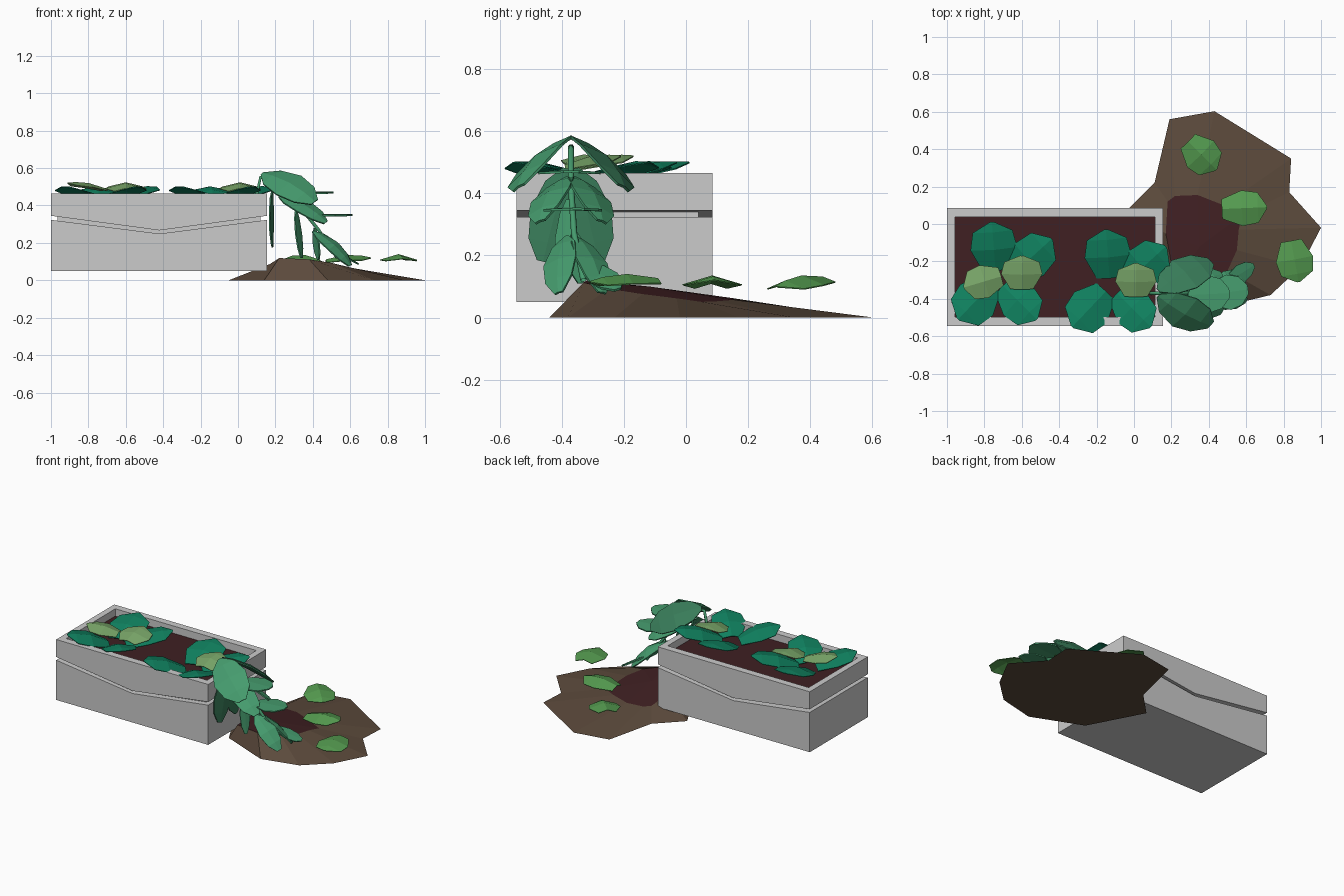
import bpy
from mathutils import Vector as V

if "Cube" in bpy.data.objects:
    bpy.data.objects.remove(bpy.data.objects["Cube"])


def material(name, rgb):
    m = bpy.data.materials.new(name)
    m.diffuse_color = (*rgb, 1)
    m.use_nodes = True
    m.node_tree.nodes["Principled BSDF"].inputs["Base Color"].default_value = m.diffuse_color
    return m


SOIL = material("soil", (.05, .014, .016))
EARTH = material("earth", (.107, .069, .045))
DARK = material("dark_leaf", (.005, .22, .115))
PALE = material("pale_leaf", (.19, .38, .14))
VINE = material("vine_leaf", (.06, .33, .155))
DEEP = material("deep_vine_leaf", (.04, .2, .1))
FRESH = material("fresh_leaf", (.09, .33, .08))


def mesh(name, verts, faces, mat=None):
    me = bpy.data.meshes.new(name)
    me.from_pydata([tuple(v) for v in verts], [], faces)
    ob = bpy.data.objects.new(name, me)
    bpy.context.collection.objects.link(ob)
    if mat:
        me.materials.append(mat)
    return ob


def prism(name, pts, y0, y1, mat=None):
    """Extrude an xz outline (counter-clockwise from the front) along y."""
    n = len(pts)
    verts = [(x, y, z) for y in (y0, y1) for x, z in pts]
    faces = [list(range(n)), list(range(2 * n - 1, n - 1, -1))]
    faces += [(i, i + n, (i + 1) % n + n, (i + 1) % n) for i in range(n)]
    return mesh(name, verts, faces, mat)


def rect(x0, x1, z0, z1):
    return [(x0, z0), (x1, z0), (x1, z1), (x0, z1)]


PAD = [(0, .55), (.45, 1), (.8, .85), (1, .08)]
LONG = [(0, .12), (.18, .7), (.5, 1), (.8, .8), (1, .25)]


def leaf(name, base, tip, width, up, mat, prof=LONG, fold=.2, arch=.1, thick=.008):
    """Folded, arched leaf from base to tip; prof is (position, half width)."""
    base, tip = V(base), V(tip)
    axis = tip - base
    side = V(up).cross(axis).normalized()
    nor = axis.cross(side).normalized()
    verts = []
    for t, w in prof:
        c = base + axis * t + nor * (axis.length * arch * 4 * t * (1 - t))
        s = w * width / 2
        drop = nor * (fold * s)
        verts += [c + side * s - drop, c, c - side * s - drop]
    faces = []
    for i in range(len(prof) - 1):
        a = 3 * i
        for k in (a, a + 1):
            faces.append((k, k + 1, k + 4, k + 3))
    ob = mesh(name, verts, faces, mat)
    m = ob.modifiers.new("thickness", "SOLIDIFY")
    m.thickness = thick
    m.offset = 0
    return ob


# Planter: lower block, recessed core, V-bottomed rim and soil
X0, X1, XM, Y0, Y1 = -1, .155, -.42, -.545, .085
prism("planter_lower", [(X0, .05), (X1, .05), (X1, .323), (XM, .249), (X0, .323)], Y0, Y1)
prism("planter_core", rect(X0 + .035, X1 - .035, .2, .4), Y0 + .04, Y1 - .045)
for nm, a, b in (("front", Y0, Y0 + .048), ("back", Y1 - .048, Y1)):
    prism("rim_" + nm, [(X0, .345), (XM, .267), (X1, .345), (X1, .465), (X0, .465)], a, b)
prism("rim_left", [(X0, .345), (X0 + .042, .339), (X0 + .042, .465), (X0, .465)], Y0 + .048, Y1 - .048)
prism("rim_right", [(X1 - .042, .339), (X1, .345), (X1, .465), (X1 - .042, .465)], Y0 + .048, Y1 - .048)
prism("planter_soil", rect(X0 + .038, X1 - .038, .4, .415), Y0 + .045, Y1 - .045, SOIL)

# Spilled earth mound with a darker patch on top
outer = [(-.05, .06), (.11, .22), (.19, .56), (.43, .603), (.84, .35), (.83, .17),
         (1, -.02), (.89, -.23), (.73, -.38), (.48, -.44), (.14, -.3)]
inner = [(.17, -.05), (.18, .12), (.22, .15), (.34, .155), (.48, .1), (.58, .05),
         (.56, -.03), (.55, -.14), (.5, -.25), (.38, -.33), (.22, -.32)]
top = [(x, y, .12 - .12 * (y + .33) - .08 * max(0, x - .28)) for x, y in inner]
n = len(outer)
skirt = [(i, i + n, (i + 1) % n + n, (i + 1) % n) for i in range(n)]
mesh("earth_mound", [(x, y, 0) for x, y in outer] + top, skirt + [list(range(n))], EARTH)
mid = (.35, -.12, .1)
mesh("mound_top", top + [mid], [((i + 1) % n, i, n) for i in range(n)], SOIL)

# Leaf rosettes in the planter
darks = [((-.74, -.25), (-.76, .01), .25), ((-.66, -.28), (-.44, -.08), .23),
         ((-.76, -.32), (-.94, -.51), .24), ((-.7, -.33), (-.52, -.51), .22)]
pales = [((-.6, -.35), (-.6, -.17), .22), ((-.71, -.28), (-.91, -.34), .18)]
for k, (dx, dy) in enumerate(((0, 0), (.61, -.04))):
    for j, (b, t, w) in enumerate(darks):
        leaf(f"rosette_{k}_outer_{j}", (b[0] + dx, b[1] + dy, .43), (t[0] + dx, t[1] + dy, .5),
             w, (0, 0, 1), DARK, PAD, .2, .08, .004)
    for j, (b, t, w) in enumerate(pales[:2 - k]):
        leaf(f"rosette_{k}_inner_{j}", (b[0] + dx, b[1] + dy, .49), (t[0] + dx, t[1] + dy, .52),
             w, (0, 0, 1), PALE, PAD, .25, .07, .004)

# Loose leaves over the mound
loose = [((.29, .44, .13), (.44, .29, .1), .2), ((.47, .08, .11), (.71, .09, .12), .19),
         ((.84, -.09, .125), (.88, -.31, .115), .2)]
for j, (b, t, w) in enumerate(loose):
    leaf(f"loose_leaf_{j}", b, t, w, (0, 0, 1), FRESH, PAD, .3, .08, .004)

# Hanging vine: stem, mirrored leaf pairs and centre leaves
cu = bpy.data.curves.new("vine_stem", "CURVE")
cu.dimensions = "3D"
cu.bevel_depth = .01
cu.bevel_resolution = 1
path = [(.09, -.37, .41), (.12, -.37, .55), (.2, -.37, .54), (.31, -.37, .42),
        (.43, -.36, .27), (.53, -.33, .12)]
sp = cu.splines.new("POLY")
sp.points.add(len(path) - 1)
for p, c in zip(sp.points, path):
    p.co = (*c, 1)
cu.materials.append(VINE)
bpy.context.collection.objects.link(bpy.data.objects.new("vine_stem", cu))

# base x, base z, tip x, tip spread, tip z, width, up-vector, material
pairs = [(.13, .57, .41, .17, .42, .22, (.25, .7, .7), DEEP),
         (.22, .45, .47, .1, .31, .15, (.3, .5, .8), VINE),
         (.4, .26, .6, .07, .08, .12, (.6, .5, .6), VINE),
         (.185, .48, .185, .09, .18, .16, (1, .1, 0), DEEP)]
for j, (bx, bz, tx, s, tz, w, up, mat) in enumerate(pairs):
    for side, nm in ((-1, "front"), (1, "back")):
        m = VINE if side < 0 and j == 0 else mat
        leaf(f"vine_leaf_{j}_{nm}", (bx, -.37 + side * .015, bz), (tx, -.37 + side * s + (.03 if j == 2 else 0), tz),
             w, (up[0], up[1] * side, up[2]), m, LONG, .15, .09 if j < 3 else .01)
centre = [((.29, -.38, .47), (.51, -.37, .47), .2, (0, 0, 1)),
          ((.4, -.38, .35), (.61, -.35, .35), .19, (0, 0, 1)),
          ((.31, -.38, .38), (.34, -.4, .12), .07, (1, -.5, .2)),
          ((.41, -.36, .28), (.43, -.34, .11), .07, (1, .5, .2)),
          ((.5, -.31, .17), (.64, -.22, .09), .1, (.5, 0, .8))]
for j, (b, t, w, up) in enumerate(centre):
    leaf(f"vine_centre_leaf_{j}", b, t, w, up, VINE, LONG, .05, .0)
